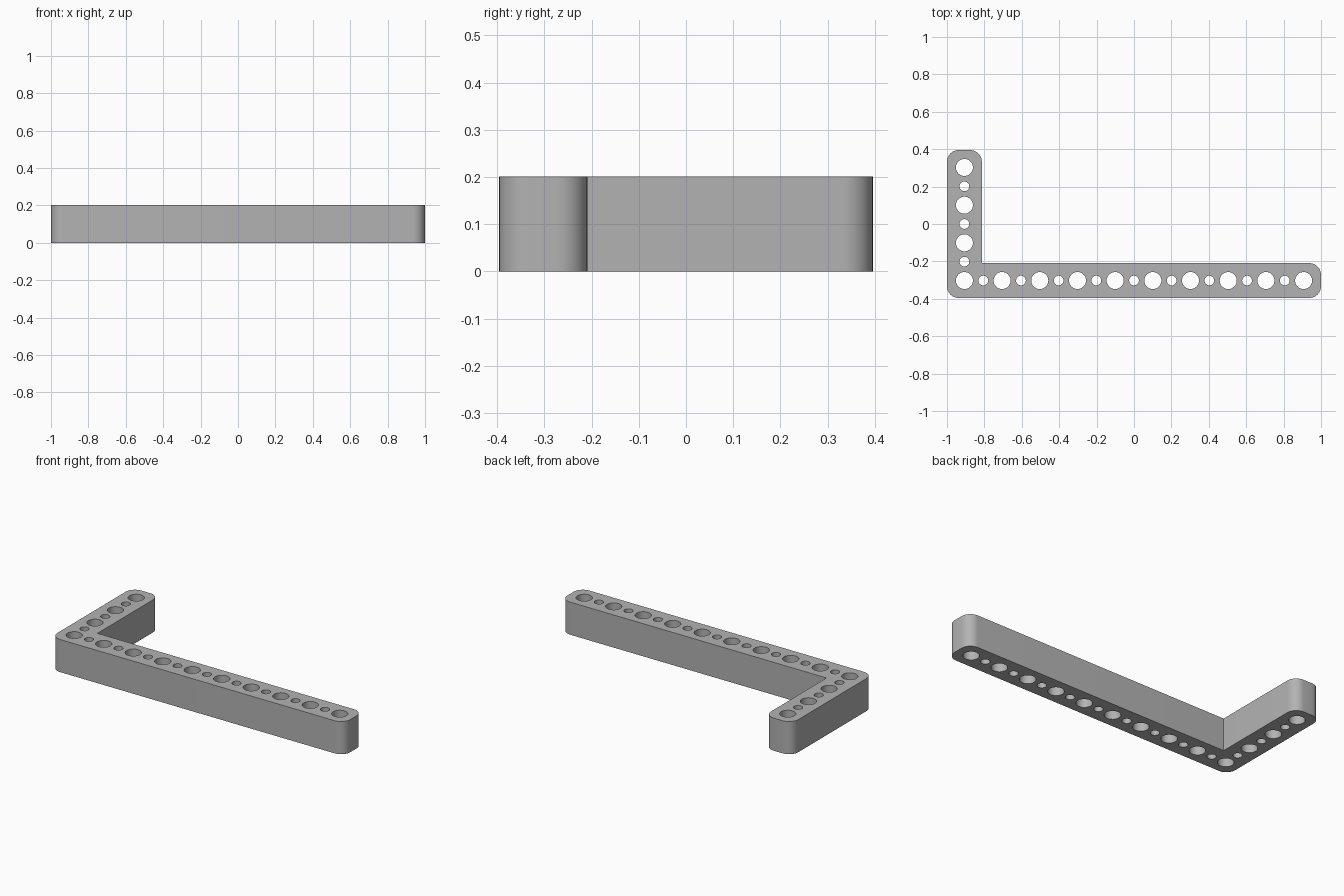
import bpy
import bmesh
from math import radians

cube = bpy.data.objects.get("Cube")
if cube:
    bpy.data.objects.remove(cube, do_unlink=True)

PITCH = 0.2015      # spacing of the large holes, also the beam height
HALF = 0.0932       # half the beam width
LONG, SHORT = 10, 4  # large holes along each arm
X0 = -PITCH * (LONG - 1) / 2
Y0 = -PITCH * (SHORT - 1) / 2

grey = bpy.data.materials.new("light grey")
grey.use_nodes = True
colour = (0.45, 0.45, 0.45, 1)
grey.diffuse_color = colour
grey.node_tree.nodes["Principled BSDF"].inputs["Base Color"].default_value = colour


def add_object(name, bm):
    mesh = bpy.data.meshes.new(name)
    bm.to_mesh(mesh)
    bm.free()
    mesh.materials.append(grey)
    obj = bpy.data.objects.new(name, mesh)
    bpy.context.collection.objects.link(obj)
    return obj


# L-shaped beam with rounded outer corners and a sharp inner corner
left, right = X0 - HALF, -X0 + HALF
front, back = Y0 - HALF, -Y0 + HALF
inner_x, inner_y = X0 + HALF, Y0 + HALF
outline = [(left, front), (right, front), (right, inner_y),
           (inner_x, inner_y), (inner_x, back), (left, back)]
bm = bmesh.new()
base = bm.faces.new([bm.verts.new((x, y, 0)) for x, y in outline])
top = bmesh.ops.extrude_face_region(bm, geom=[base])
bmesh.ops.translate(bm, vec=(0, 0, PITCH),
                    verts=[v for v in top["geom"] if isinstance(v, bmesh.types.BMVert)])
bmesh.ops.recalc_face_normals(bm, faces=bm.faces)
corners = []
for edge in bm.edges:
    a, b = edge.verts
    inner = abs(a.co.x - inner_x) < 0.001 and abs(a.co.y - inner_y) < 0.001
    if abs(a.co.z - b.co.z) > 0.01 and not inner:
        corners.append(edge)
bmesh.ops.bevel(bm, geom=corners, offset=0.063, segments=10, profile=0.5,
                affect='EDGES')
beam = add_object("l_shaped_beam", bm)

# Through holes: large ones on the pitch, small ones halfway between
spots = [(X0 + i * PITCH / 2, Y0, i) for i in range(2 * LONG - 1)]
spots += [(X0, Y0 + i * PITCH / 2, i) for i in range(1, 2 * SHORT - 1)]
bm = bmesh.new()
for x, y, i in spots:
    radius = 0.026 if i % 2 else 0.0455
    made = bmesh.ops.create_cone(bm, cap_ends=True, segments=40, radius1=radius,
                                 radius2=radius, depth=PITCH * 2)
    bmesh.ops.translate(bm, vec=(x, y, PITCH / 2), verts=made["verts"])
cutter = add_object("hole_cutter", bm)
cutter.hide_render = True

cut = beam.modifiers.new("holes", 'BOOLEAN')
cut.operation = 'DIFFERENCE'
cut.solver = 'EXACT'
cut.object = cutter

bpy.ops.object.select_all(action='DESELECT')
beam.select_set(True)
bpy.context.view_layer.objects.active = beam
bpy.ops.object.modifier_apply(modifier=cut.name)
bpy.data.objects.remove(cutter, do_unlink=True)
bpy.ops.object.shade_smooth_by_angle(angle=radians(30))
